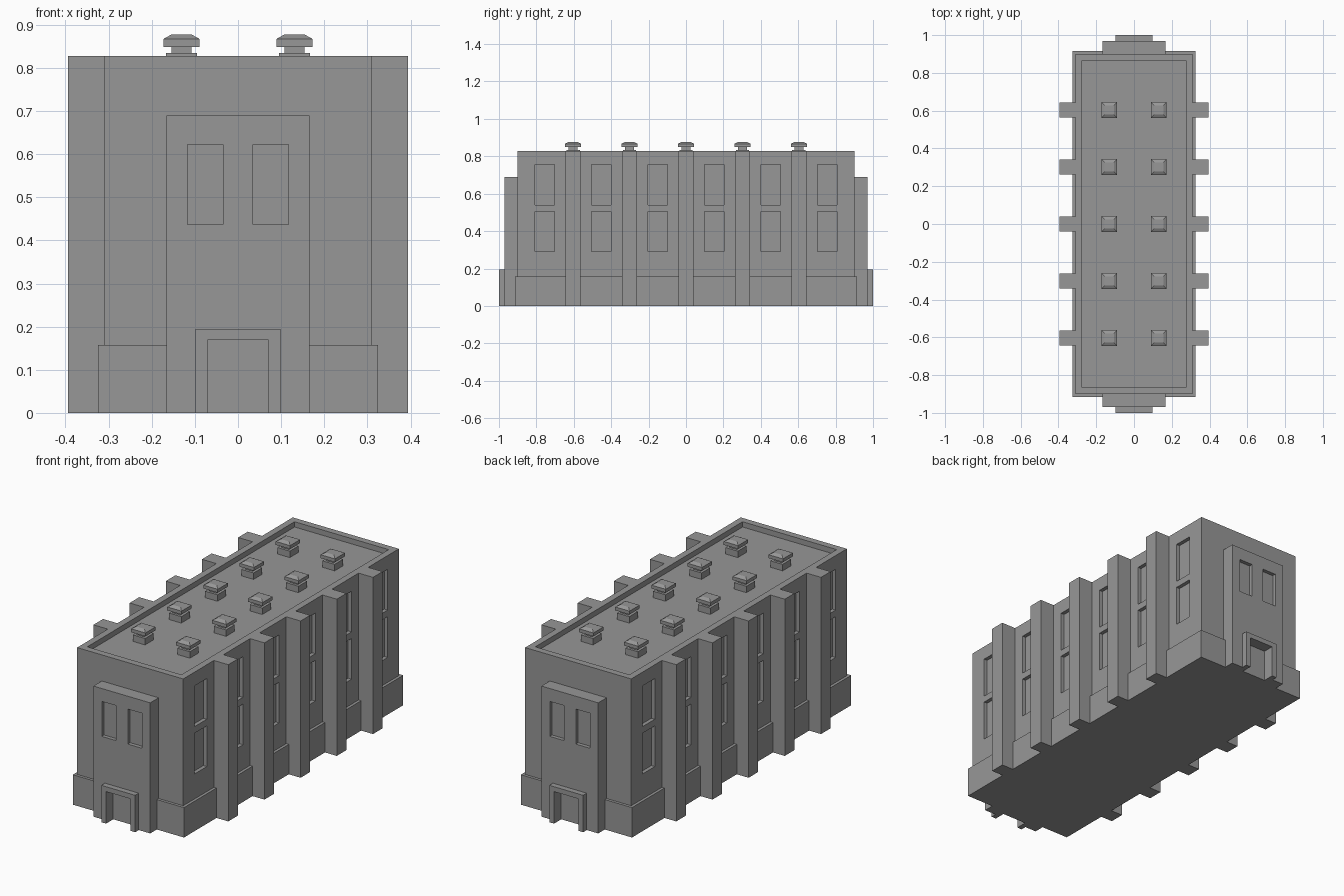
import bpy
import bmesh
from mathutils import Matrix, Vector

if "Cube" in bpy.data.objects:
    bpy.data.objects.remove(bpy.data.objects["Cube"], do_unlink=True)

GREY = (0.31, 0.31, 0.31, 1.0)
stone = bpy.data.materials.new("plain grey")
stone.use_nodes = True
stone.diffuse_color = GREY
stone.node_tree.nodes["Principled BSDF"].inputs["Base Color"].default_value = GREY


def add_box(bm, lo, hi):
    lo, hi = Vector(lo), Vector(hi)
    matrix = Matrix.Translation((lo + hi) / 2) @ Matrix.Diagonal((*(hi - lo), 1))
    return bmesh.ops.create_cube(bm, size=1, matrix=matrix)["verts"]


def finish(name, bm):
    bmesh.ops.recalc_face_normals(bm, faces=bm.faces[:])
    mesh = bpy.data.meshes.new(name)
    bm.to_mesh(mesh)
    bm.free()
    mesh.materials.append(stone)
    obj = bpy.data.objects.new(name, mesh)
    bpy.context.collection.objects.link(obj)
    return obj


def box(name, lo, hi):
    bm = bmesh.new()
    add_box(bm, lo, hi)
    return finish(name, bm)


def cut(obj, boxes):
    """Carve a list of (low, high) boxes out of an object."""
    bm = bmesh.new()
    for lo, hi in boxes:
        add_box(bm, lo, hi)
    cutter = finish("cutter", bm)
    cutter.hide_render = True
    mod = obj.modifiers.new("openings", "BOOLEAN")
    mod.object = cutter
    mod.solver = "EXACT"
    bpy.context.view_layer.objects.active = obj
    bpy.ops.object.modifier_apply(modifier=mod.name)
    bpy.data.objects.remove(cutter, do_unlink=True)


def span(a, b):
    return min(a, b), max(a, b)


HALF_X, HALF_Y, TOP, ROOF = 0.31, 0.90, 0.828, 0.80
BAY = 0.302

# Main block with sunken roof and two rows of side windows
body = box("main_block", (-HALF_X, -HALF_Y, 0), (HALF_X, HALF_Y, TOP))
openings = [((-0.275, -0.865, ROOF), (0.275, 0.865, 1))]
for side in (-1, 1):
    x0, x1 = span(side * (HALF_X - 0.02), side * 0.4)
    for i in range(6):
        y = (i - 2.5) * BAY
        for z0, z1 in ((0.29, 0.505), (0.54, 0.755)):
            openings.append(((x0, y - 0.052, z0), (x1, y + 0.052, z1)))
cut(body, openings)

# Low plinth around the foot
box("plinth", (-0.325, -0.915, 0), (0.325, 0.915, 0.158))

# Buttresses and roof vents, one row per bay line
for i in range(5):
    y = (i - 2) * BAY
    for side, label in ((-1, "right"), (1, "left")):
        x0, x1 = span(side * HALF_X, side * 0.394)
        box(f"buttress_{label}_{i + 1}", (x0, y - 0.04, 0), (x1, y + 0.04, TOP))

        bm = bmesh.new()
        x = side * 0.131
        for r, z0, z1 in ((0.036, ROOF, 0.834), (0.023, 0.834, 0.849)):
            add_box(bm, (x - r, y - r, z0), (x + r, y + r, z1))
        add_box(bm, (x - 0.042, y - 0.042, 0.849), (x + 0.042, y + 0.042, 0.867))
        bmesh.ops.create_cone(bm, cap_ends=True, segments=4,
                              radius1=0.042 * 2 ** 0.5, radius2=0.024 * 2 ** 0.5,
                              depth=0.01,
                              matrix=Matrix.Translation((x, y, 0.872))
                              @ Matrix.Rotation(0.785398, 4, "Z"))
        finish(f"roof_vent_{label}_{i + 1}", bm)

# Projecting end bays with windows, door frame and recessed doorway
for end, label in ((-1, "front"), (1, "back")):
    y0, y1 = span(end * HALF_Y, end * 0.97)
    bay = box(f"{label}_end_bay", (-0.166, y0, 0), (0.166, y1, 0.69))
    y0, y1 = span(end * 0.97, end)
    frame = box(f"{label}_door_frame", (-0.099, y0, 0), (0.099, y1, 0.195))

    y0, y1 = span(end * 0.94, end * 1.1)
    doorway = ((-0.071, y0, -0.1), (0.071, y1, 0.169))
    y0, y1 = span(end * 0.95, end * 1.1)
    windows = [((x - 0.041, y0, 0.437), (x + 0.041, y1, 0.622))
               for x in (-0.076, 0.076)]
    cut(bay, windows + [doorway])
    cut(frame, [doorway])
